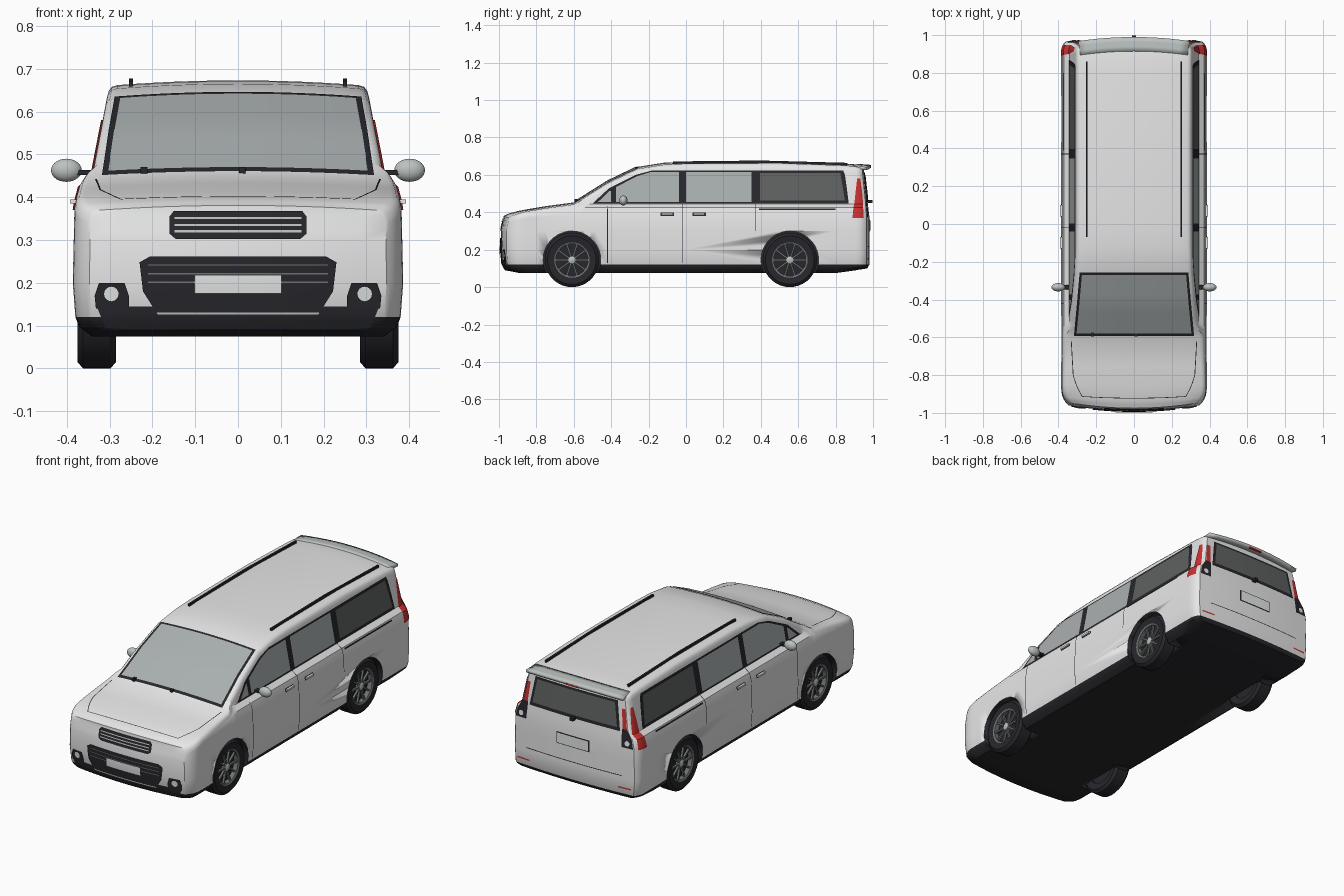
import bpy, bmesh, math
from mathutils import Vector

cube = bpy.data.objects.get("Cube")
if cube:
    bpy.data.objects.remove(cube, do_unlink=True)


def material(name, *rgb):
    m = bpy.data.materials.new(name)
    m.use_nodes = True
    m.diffuse_color = (*rgb, 1)
    m.node_tree.nodes["Principled BSDF"].inputs["Base Color"].default_value = (*rgb, 1)
    return m


WHITE = material("body white", .8, .8, .8)
BLACK = material("black trim", .02, .02, .025)
GLASS = material("clear glass", .4, .43, .43)
TINT = material("tinted glass", .11, .12, .115)
RED = material("lamp red", .6, .03, .03)
SILVER = material("silver trim", .5, .54, .53)
GREY = material("wheel grey", .16, .17, .17)
LAMP = material("lamp white", .82, .84, .84)


def finish(name, bm, *mats, angle=35):
    me = bpy.data.meshes.new(name)
    bm.to_mesh(me)
    bm.free()
    ob = bpy.data.objects.new(name, me)
    bpy.context.collection.objects.link(ob)
    for m in mats:
        me.materials.append(m)
    bpy.ops.object.select_all(action='DESELECT')
    ob.select_set(True)
    bpy.context.view_layer.objects.active = ob
    bpy.ops.object.shade_smooth_by_angle(angle=math.radians(angle))
    return ob


def lerp(knots, t):
    for (a, p), (b, q) in zip(knots, knots[1:]):
        if t <= b:
            return p + (q - p) * max(0, (t - a) / (b - a))
    return knots[-1][1]


# Body shape: roof line, side profile, nose and tail profiles
TOP = [(-.99, .37), (-.96, .383), (-.9, .397), (-.75, .422), (-.6, .442), (-.42, .555),
       (-.26, .632), (-.12, .654), (0, .66), (.5, .662), (.85, .65), (.99, .638)]
SIDE = [(.07, .36), (.12, .38), (.2, .386), (.38, .382), (.425, .37), (.445, .342), (.65, .303)]
NOSE = [(.075, .03), (.12, .008), (.2, 0), (.3, 0), (.385, .018)]
TAIL = [(.075, .025), (.12, 0), (.38, 0), (.64, .03)]
BOTTOM = [(-.99, .09), (-.9, .075), (.8, .075), (.98, .1)]
Y0, Y1, CROWN, COLS = -.99, .98, .011, 12


def half_top(y):
    return lerp(SIDE, lerp(TOP, y) - .03) - .025


def warp(x, y, z):
    f = min(1, max(0, (-.85 - y) / .14))
    r = min(1, max(0, (y - .9) / .08))
    shift = f * (.2 * x * x + lerp(NOSE, z)) - r * (.1 * x * x + lerp(TAIL, z))
    return Vector((x * (1 - .1 * f ** 3 - .06 * r ** 3), y + shift, z))


def section(y):
    zt, zb = lerp(TOP, y), lerp(BOTTOM, y)
    low = [zb, (zb + .12) / 2, .12, .2, .3]
    low += [min(.38, zt - .045), min(.425, zt - .04), min(.445, zt - .035), zt - .03]
    rows = [(z, lerp(SIDE, z)) for z in low]
    rows[0] = (zb, rows[0][1] - .02)
    x = rows[-1][1]
    return rows + [(zt - .014, x - .004), (zt - .004, x - .012), (zt, x - .025)]


# Body shell: a box-like grid of sections with closed ends
ys = sorted({y for y, _ in TOP[1:-1]} | {Y0, -.98, -.97, -.945, -.925, -.87, -.85, -.57, -.54, -.51,
            -.48, -.8, .8, .9, .92, .94, .955, .97, Y1})
bm = bmesh.new()
grid = []
for y in ys:
    ring = section(y)
    rows = []
    for j, (z, x) in enumerate(ring):
        row = []
        for k in range(COLS + 1):
            u = 2 * k / COLS - 1
            rise = CROWN * (1 - u * u) if j == len(ring) - 1 else 0
            p = warp(x * u, y, z)
            p.z += rise
            row.append(bm.verts.new(p))
        rows.append(row)
    grid.append(rows)
S, R = len(ys) - 1, len(grid[0]) - 1
for s in range(S):
    a, b = grid[s], grid[s + 1]
    for j in (0, R):
        for k in range(COLS):
            bm.faces.new((a[j][k], a[j][k + 1], b[j][k + 1], b[j][k]))
    for k in (0, COLS):
        for j in range(R):
            bm.faces.new((a[j][k], a[j + 1][k], b[j + 1][k], b[j][k]))
for a in (grid[0], grid[S]):
    for j in range(R):
        for k in range(COLS):
            bm.faces.new((a[j][k], a[j][k + 1], a[j + 1][k + 1], a[j + 1][k]))
bmesh.ops.delete(bm, geom=[v for v in bm.verts if not v.link_faces], context='VERTS')
bmesh.ops.recalc_face_normals(bm, faces=bm.faces)
for f in bm.faces:
    f.material_index = 0 if f.calc_center_median().z < .12 else 1
body = finish("body", bm, BLACK, WHITE)


def lathe(name, mat, profile, centre, s=1, closed=True, n=36):
    bm = bmesh.new()
    rings = [[bm.verts.new((centre[0] + s * x, centre[1] + r * math.cos(i * math.tau / n),
                            centre[2] + r * math.sin(i * math.tau / n))) for i in range(n)]
             for r, x in profile]
    for a, b in zip(rings, rings[1:] + rings[:1] if closed else rings[1:]):
        for i in range(n):
            bm.faces.new((a[i], a[i - 1], b[i - 1], b[i]))
    if not closed:
        bm.faces.new(rings[0])
        bm.faces.new(rings[-1])
    bmesh.ops.recalc_face_normals(bm, faces=bm.faces)
    return finish(name, bm, mat)


def box(name, mat, centre, size, turn=0):
    bm = bmesh.new()
    bmesh.ops.create_cube(bm, size=1)
    for v in bm.verts:
        v.co = Vector(a * b for a, b in zip(v.co, size))
        y, z, c, s = v.co.y, v.co.z, math.cos(turn), math.sin(turn)
        v.co = Vector((v.co.x, y * c - z * s, y * s + z * c)) + Vector(centre)
    return finish(name, bm, mat)


# Wheels in cut arches
for s, side in ((1, "left"), (-1, "right")):
    for y, end in ((-.61, "front"), (.555, "rear")):
        cutter = lathe("arch_cutter", BLACK, [(.154, -.06), (.154, .2)], (s * .33, y, .145), s, False)
        cutter.hide_render = True
        mod = body.modifiers.new("arch", 'BOOLEAN')
        mod.operation, mod.object = 'DIFFERENCE', cutter
        bpy.context.view_layer.objects.active = body
        bpy.ops.object.modifier_apply(modifier=mod.name)
        bpy.data.objects.remove(cutter, do_unlink=True)
        c, tag = (s * .33, y, .145), f"{end}_{side}_"
        lathe(tag + "tyre", BLACK, [(.094, -.04), (.13, -.045), (.145, -.032), (.145, .032),
                                    (.13, .045), (.094, .04), (.09, .01)], c, s)
        lathe(tag + "rim", BLACK, [(.093, -.03), (.093, .012)], c, s, False)
        lathe(tag + "rim_edge", GREY, [(.086, .01), (.086, .037), (.095, .041), (.095, .01)], c, s)
        lathe(tag + "hub", SILVER, [(.02, .01), (.02, .034), (.014, .038)], c, s, False, 16)
        for i in range(10):
            a = i * math.tau / 10
            box(tag + "spoke", GREY, (c[0] + s * .026, y + .052 * math.cos(a), .145 + .052 * math.sin(a)),
                (.012, .07, .009), a)


# Surface mappers: each lays a flat outline onto one side of the body
def on_side(s):
    return lambda u, v, o: warp(s * (lerp(SIDE, v) + o), u, v), Vector((s, 0, 0))


def top_point(x, y, o):
    zt = lerp(TOP, y)
    p = warp(x, y, zt)
    p.z = zt + CROWN * (1 - (x / half_top(y)) ** 2) + o
    return p


ON_TOP = (top_point, Vector((0, 0, 1)))
ON_FRONT = (lambda u, v, o: warp(u / .9, Y0, v) - Vector((0, o, 0)), Vector((0, -1, 0)))
ON_REAR = (lambda u, v, o: warp(u / .94, Y1, v) + Vector((0, o, 0)), Vector((0, 1, 0)))


# Thin plate: rows are (level, start, end) across the chosen surface
def plate(name, mat, surface, rows, off=.003, n=12, steps=3):
    place, out = surface
    fine = [tuple(p + (q - p) * i / steps for p, q in zip(a, b))
            for a, b in zip(rows, rows[1:]) for i in range(steps)] + [rows[-1]]
    bm = bmesh.new()
    g = [[bm.verts.new(place(a + (b - a) * k / n, v, off)) for k in range(n + 1)] for v, a, b in fine]
    for p, q in zip(g, g[1:]):
        for k in range(n):
            bm.faces.new((p[k], p[k + 1], q[k + 1], q[k]))
    bm.normal_update()
    if sum((f.normal * f.calc_area() for f in bm.faces), Vector()).dot(out) < 0:
        bmesh.ops.reverse_faces(bm, faces=bm.faces)
    return finish(name, bm, mat)


def band(v0, v1, half0, half1=None):
    return [(v0, -half0, half0), (v1, -(half1 or half0), half1 or half0)]


def disc(x, z, r):
    angles = [math.pi * (i / 8 - .5) * .98 for i in range(9)]
    return [(z + r * math.sin(a), x - r * math.cos(a), x + r * math.cos(a)) for a in angles]


# Windscreen, hood seam and wipers
shield = [(-.592, .318), (-.42, .302), (-.258, .288)]
plate("windscreen_frame", BLACK, ON_TOP, [(y, -x, x) for y, x in shield])
shield = [(-.58, .304), (-.42, .289), (-.27, .276)]
plate("windscreen", GLASS, ON_TOP, [(y, -x, x) for y, x in shield], .005)
plate("hood_seam", BLACK, ON_TOP, band(-.935, -.931, .28), .002)
for x in (-.22, .01):
    box("wiper_pivot", BLACK, (x, -.585, .463), (.016, .02, .016))

# Front face
plate("lower_bumper", BLACK, ON_FRONT, band(.095, .145, .31, .33))
plate("upper_grille", BLACK, ON_FRONT, band(.302, .315, .145, .16) + band(.355, .368, .16, .15), .004)
for z in (.318, .333, .349):
    plate("grille_slat", SILVER, ON_FRONT, band(z, z + .005, .148), .007)
plate("lower_grille", BLACK, ON_FRONT, band(.122, .18, .185, .222) + band(.248, .262, .23, .205), .005)
for z in (.2, .22, .24):
    plate("lower_slat", GREY, ON_FRONT, band(z, z + .003, .21), .007)
plate("bumper_strip", SILVER, ON_FRONT, band(.126, .131, .19), .007)
plate("front_number_plate", LAMP, ON_FRONT, band(.175, .218, .102), .009)

# Tail face
plate("rear_window_frame", BLACK, ON_REAR, band(.455, .612, .275, .25))
plate("rear_window", TINT, ON_REAR, band(.473, .6, .257, .236), .005)
plate("plate_recess", BLACK, ON_REAR, band(.298, .362, .1))
plate("rear_number_plate", LAMP, ON_REAR, band(.303, .357, .094), .006)
plate("tailgate_seam", BLACK, ON_REAR, band(.215, .219, .29), .002)
box("rear_wiper_pivot", BLACK, (0, .985, .457), (.02, .025, .016))
box("high_brake_lamp", RED, (0, .984, .64), (.08, .012, .008))

# Roof spoiler
spoiler = plate("spoiler", SILVER, (lambda u, v, o: Vector((u, v - .25 * u * u, top_point(u, .9, 0).z
                - (v - .9) * .08 + o)), Vector((0, 0, 1))), band(.915, .99, .285, .295), .004)
solid = spoiler.modifiers.new("thickness", 'SOLIDIFY')
solid.thickness = .016

for s, side in ((1, "left_"), (-1, "right_")):
    flank = on_side(s)

    def pair(name, mat, surface, rows, off=.003):
        plate(side + name, mat, surface, [(v, s * a, s * b) for v, a, b in rows], off)

    # Side windows
    plate(side + "window_frame", BLACK, flank, [(.447, -.5, .87), (.53, -.41, .86), (.6, -.27, .85),
                                                (.624, -.18, .84)])
    plate(side + "quarter_glass", GLASS, flank, [(.456, -.47, -.4), (.515, -.408, -.4)], .005)
    plate(side + "front_door_glass", GLASS, flank, [(.456, -.375, -.038), (.535, -.375, -.038),
                                                    (.594, -.26, -.038), (.615, -.19, -.038)], .005)
    plate(side + "sliding_door_glass", GLASS, flank, [(.456, 0, .35), (.615, 0, .35)], .005)
    plate(side + "rear_side_glass", TINT, flank, [(.462, .395, .85), (.61, .395, .825)], .005)
    # Door seams, slide rail and handles
    for y, z0, z1 in ((-.42, .13, .43), (-.02, .13, .445), (.37, .3, .445)):
        plate(side + "door_seam", BLACK, flank, [(z0, y - .002, y + .002), (.38, y - .002, y + .002),
                                                 (z1, y - .002, y + .002)], .002)
    plate(side + "slide_rail", BLACK, flank, [(.412, .39, .8), (.421, .39, .8)])
    for y in (-.1, .07):
        plate(side + "handle_recess", BLACK, flank, [(.38, y - .036, y + .036), (.398, y - .036, y + .036)])
        box(side + "handle", WHITE, (s * .386, y, .39), (.014, .06, .01))
    # Lamps
    pair("headlamp", LAMP, ON_FRONT, [(.328, .175, .27), (.345, .165, .29), (.36, .2, .28)])
    pair("fog_housing", BLACK, ON_FRONT, [(.14, .255, .332), (.17, .255, .335), (.2, .265, .325)], .005)
    plate(side + "fog_lamp", LAMP, ON_FRONT, disc(s * .296, .174, .017), .008)
    plate(side + "tail_lamp", RED, flank, [(.37, .89, .962), (.425, .895, .962), (.445, .9, .962),
                                           (.5, .908, .962), (.58, .925, .955)], .004)
    pair("tail_lamp_base", BLACK, ON_REAR, [(.375, .29, .357), (.425, .287, .345), (.47, .285, .315)])
    pair("tail_lamp_top", RED, ON_REAR, [(.47, .288, .314), (.575, .278, .298)])
    plate(side + "reverse_lamp", LAMP, ON_REAR, disc(s * .322, .4, .014), .006)
    pair("reflector", RED, ON_REAR, [(.148, .27, .345), (.156, .27, .345)])
    # Hood edge seam, roof rail and mirror
    pair("hood_edge_seam", BLACK, ON_TOP, [(-.933, .278, .282), (-.8, .32, .324), (-.62, .33, .334)], .002)
    for y0, y1 in ((-.07, .4), (.4, .86)):
        z0, z1 = (top_point(.25, y, .004).z for y in (y0, y1))
        box(side + "roof_rail", BLACK, (s * .25, (y0 + y1) / 2, (z0 + z1) / 2), (.01, y1 - y0, .018),
            math.atan2(z1 - z0, y1 - y0))
    box(side + "mirror_arm", BLACK, (s * .355, -.335, .458), (.05, .025, .012))
    bm = bmesh.new()
    bmesh.ops.create_uvsphere(bm, u_segments=24, v_segments=14, radius=1)
    for v in bm.verts:
        v.co = Vector((s * .401 + v.co.x * .036, -.335 + v.co.y * .022, .463 + v.co.z * .027))
    finish(side + "mirror", bm, SILVER)
